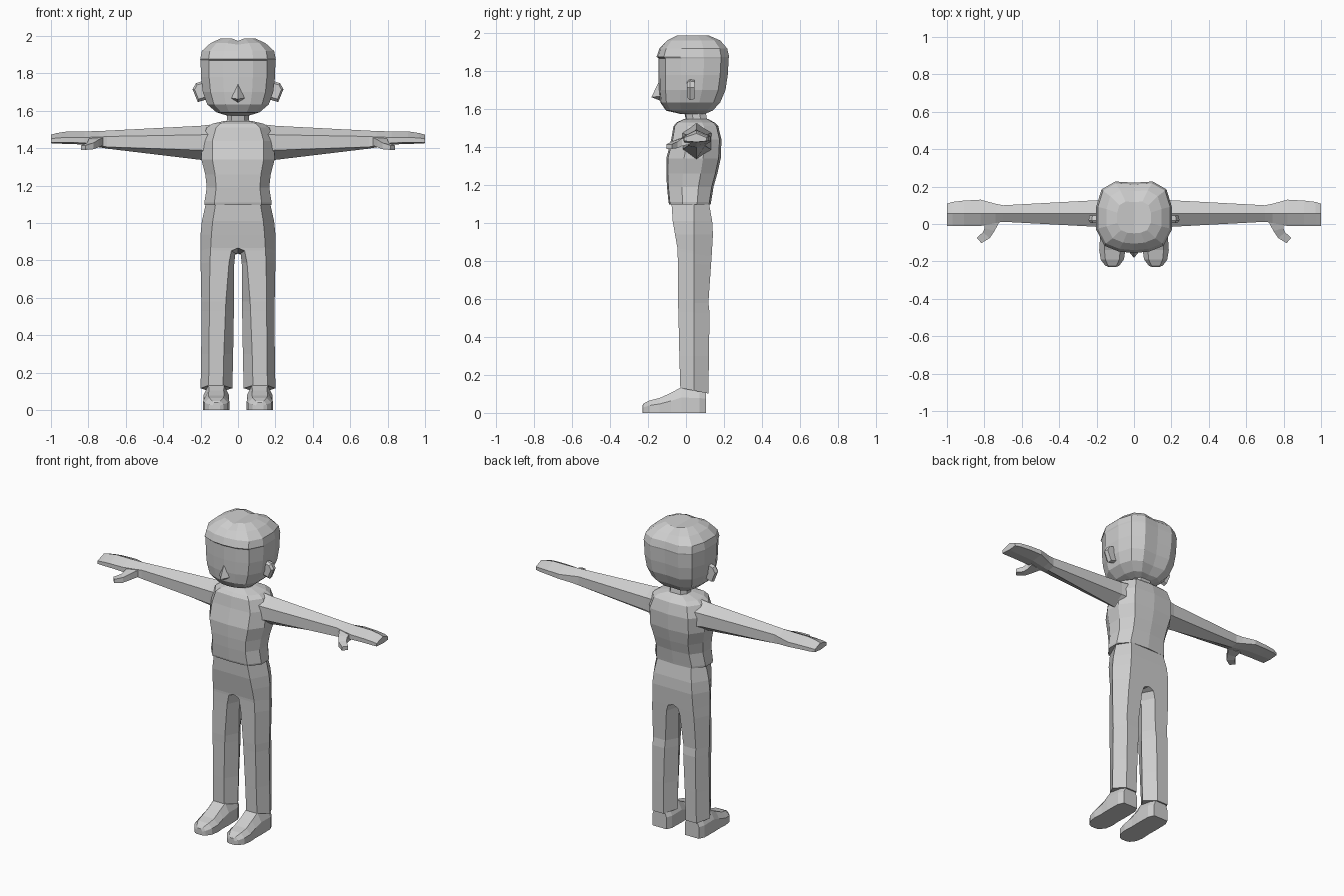
import bpy, bmesh

grey = bpy.data.materials.new("plain grey")
grey.diffuse_color = (0.62, 0.62, 0.62, 1)


def loft(name, rings):
    """Skin closed rings of points on the +x side, cap the ends, mirror in x."""
    bm = bmesh.new()
    rows = [[bm.verts.new(p) for p in ring] for ring in rings]
    n = len(rows[0])
    for a, b in zip(rows, rows[1:]):
        for i in range(n):
            j = (i + 1) % n
            bm.faces.new((a[i], a[j], b[j], b[i]))
    bm.faces.new(rows[0])
    bm.faces.new(rows[-1])
    # faces lying in the symmetry plane are not wanted
    inner = [f for f in bm.faces if all(abs(v.co.x) < 1e-5 for v in f.verts)]
    bmesh.ops.delete(bm, geom=inner, context='FACES')
    bmesh.ops.remove_doubles(bm, verts=bm.verts, dist=1e-5)
    bmesh.ops.recalc_face_normals(bm, faces=bm.faces)
    # make sure outward means away from the centre of the part
    c = sum((f.calc_center_median() for f in bm.faces), rows[0][0].co * 0) / len(bm.faces)
    if sum((f.calc_center_median() - c).dot(f.normal) * f.calc_area() for f in bm.faces) < 0:
        bmesh.ops.reverse_faces(bm, faces=bm.faces)
    mesh = bpy.data.meshes.new(name)
    bm.to_mesh(mesh)
    bm.free()
    mesh.materials.append(grey)
    ob = bpy.data.objects.new(name, mesh)
    bpy.context.collection.objects.link(ob)
    ob.modifiers.new("mirror", 'MIRROR').merge_threshold = 0.0005
    return ob


def section(template, z, w, front, back, dip=0.0):
    """Half outline scaled to half width w and depth front..back."""
    mid, half = (front + back) / 2, (back - front) / 2
    return [(x * w, mid + y * half, z - (dip if x == 0 else 0)) for x, y in template]


# Head with hair: a small step at the hairline sets the face back
SKULL = [(0, -1), (.4, -.96), (.78, -.8), (1, -.35), (1, .3), (.86, .78), (.5, 1), (0, .97)]
loft("head", [section(SKULL, *r) for r in (
    (1.575, .06, -.03, .10), (1.592, .115, -.105, .14), (1.635, .165, -.135, .18),
    (1.70, .188, -.143, .208), (1.78, .198, -.145, .22), (1.868, .20, -.145, .225),
    (1.876, .202, -.155, .227), (1.92, .193, -.14, .217), (1.962, .147, -.105, .18, .008),
    (1.988, .09, -.05, .12, .014))])

# Nose
loft("nose", [[(0, -.143, 1.745), (.002, -.142, 1.745), (0, -.135, 1.74)],
              [(0, -.182, 1.663), (.035, -.138, 1.668), (0, -.125, 1.64)]])

# Ears: flat plates, thinner towards the rim
EAR = [(.17, 1.66), (.215, 1.647), (.243, 1.715), (.225, 1.748), (.195, 1.757), (.165, 1.735)]
loft("ears", [[(.2 + (x - .2) * s, y, 1.71 + (z - 1.71) * s) for x, z in EAR]
              for y, s in ((.005, .75), (.02, 1), (.045, .9))])

# Neck
NECK = [(0, -1), (.6, -.9), (1, -.3), (1, .4), (.6, 1), (0, 1)]
loft("neck", [section(NECK, *r) for r in (
    (1.50, .075, -.02, .125), (1.55, .06, -.002, .11), (1.61, .06, -.015, .10))])

# Shirt body
CHEST = [(0, -1), (.7, -.94), (1, -.35), (1, .35), (.7, .92), (0, 1)]
loft("shirt", [section(CHEST, *r) for r in (
    (1.097, .178, -.088, .13), (1.11, .18, -.092, .132), (1.19, .167, -.10, .145),
    (1.26, .175, -.104, .165), (1.34, .196, -.104, .183), (1.44, .195, -.078, .187),
    (1.51, .168, -.066, .17), (1.53, .14, -.05, .15), (1.547, .07, -.012, .118))])

# Arms and mitten hands: six sided, ridge on top and below
def arm_ring(x, front, back, low, lo_side, hi_side, top, ridge=.055):
    return [(x, ridge, top), (x, front, hi_side), (x, front, lo_side),
            (x, ridge, low), (x, back, lo_side), (x, back, hi_side)]


loft("arms_and_hands", [arm_ring(*r) for r in (
    (.15, -.02, .135, 1.325, 1.385, 1.475, 1.526),
    (.20, -.015, .127, 1.338, 1.39, 1.472, 1.52),
    (.70, .012, .10, 1.398, 1.407, 1.463, 1.494),
    (.74, .005, .108, 1.405, 1.415, 1.46, 1.492),
    (.82, -.01, .13, 1.42, 1.428, 1.458, 1.49),
    (.91, -.012, .125, 1.423, 1.432, 1.458, 1.49),
    (.97, -.012, .118, 1.425, 1.432, 1.455, 1.481),
    (1.0, -.01, .108, 1.427, 1.432, 1.45, 1.472))])

# Thumbs: curved tapering fingers
loft("thumbs", [[(x - dx, y - dy, z - h), (x + dx, y + dy, z - h),
                 (x + dx, y + dy, z + h), (x - dx, y - dy, z + h)]
                for x, y, z, dx, dy, h in (
    (.76, .015, 1.437, .04, .005, .022), (.772, -.03, 1.425, .026, .008, .02),
    (.79, -.06, 1.412, .018, .016, .017), (.828, -.088, 1.403, .012, .014, .012))])

# Trousers: hip rings reach the centre line, leg rings leave it
def leg_ring(z, front_in, front_out, outer, inner, front, back, drop=0.0):
    return [(front_in, front, z), (front_out, front, z), (outer, .042, z - drop / 2),
            (front_out, back, z - drop), (front_in, back, z - drop), (inner, .042, z - drop / 2)]


loft("trousers", [leg_ring(*r) for r in (
    (1.10, 0, .12, .173, 0, -.076, .122),
    (1.01, 0, .135, .193, 0, -.07, .138),
    (.94, 0, .142, .20, 0, -.058, .142),
    (.867, 0, .146, .20, 0, -.045, .136, .03),
    (.852, .035, .147, .20, .014, -.044, .135, .03),
    (.79, .048, .15, .20, .02, -.043, .132, .01),
    (.58, .065, .153, .196, .022, -.042, .118),
    (.53, .067, .153, .194, .022, -.04, .124),
    (.30, .076, .155, .197, .026, -.035, .121),
    (.132, .08, .157, .20, .03, -.03, .118, .03))])

# Shoes: cross-sections from heel to toe
def shoe_ring(y, w, h, cx=.116):
    return [(cx + a * w, y, b * h) for a, b in
            ((-1, 0), (-1, .6), (-.6, 1), (.6, 1), (1, .6), (1, 0))]


loft("shoes", [shoe_ring(*r) for r in (
    (.106, .05, .125), (.07, .066, .13), (-.025, .068, .135), (-.08, .066, .105),
    (-.14, .07, .078), (-.19, .062, .066), (-.222, .038, .05), (-.23, .02, .04))])
